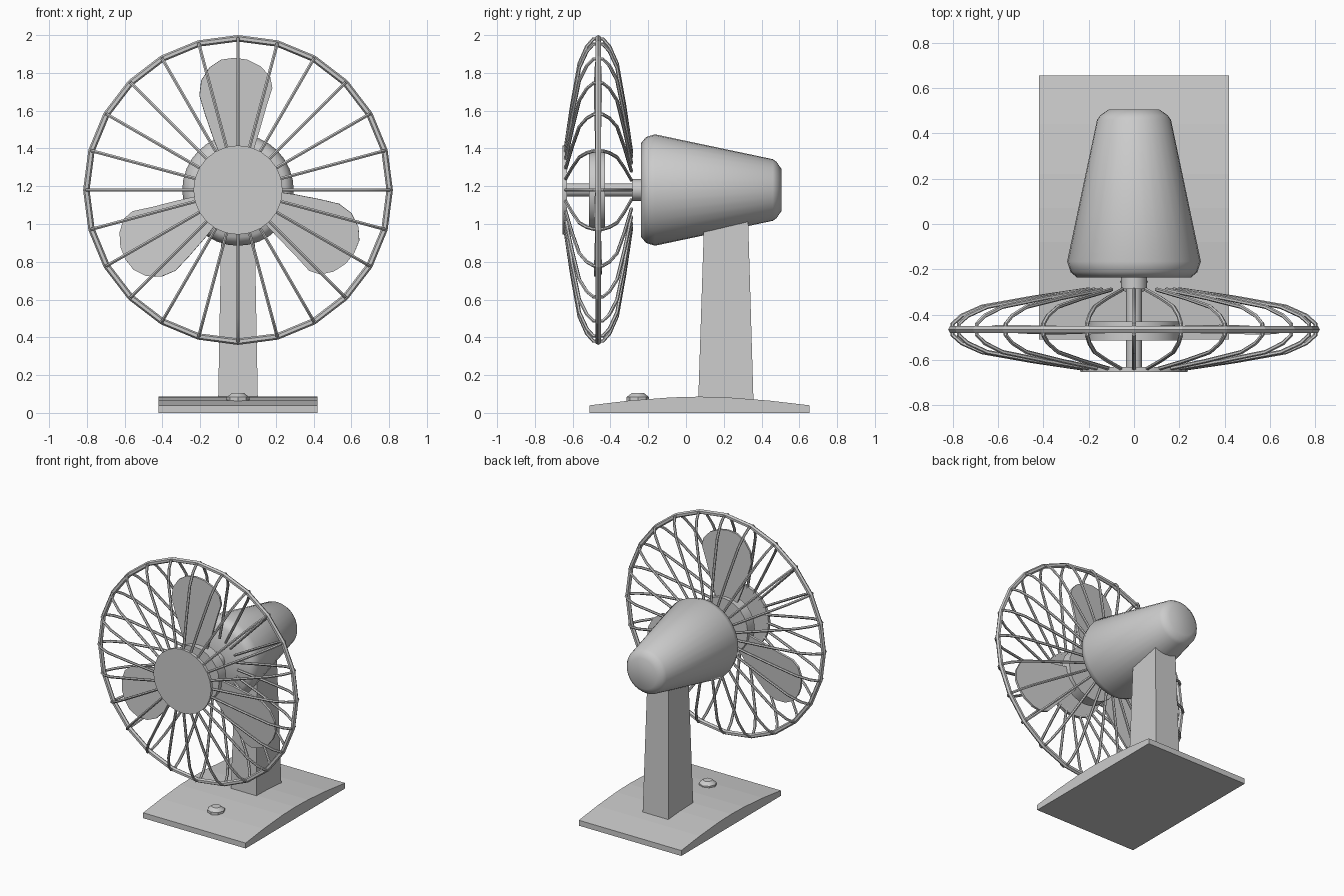
import bpy, bmesh
from math import sin, cos, pi, radians
from mathutils import Matrix, Vector

if "Cube" in bpy.data.objects:
    bpy.data.objects.remove(bpy.data.objects["Cube"])

CZ = 1.18      # height of the fan axis
RING_Y = -0.465


def finish(name, bm, smooth=False):
    bmesh.ops.recalc_face_normals(bm, faces=bm.faces)
    me = bpy.data.meshes.new(name)
    bm.to_mesh(me)
    bm.free()
    ob = bpy.data.objects.new(name, me)
    bpy.context.collection.objects.link(ob)
    if smooth:
        bpy.ops.object.select_all(action='DESELECT')
        ob.select_set(True)
        bpy.context.view_layer.objects.active = ob
        bpy.ops.object.shade_smooth_by_angle(angle=radians(smooth))
    return ob


def loft(bm, loops, cap=True, cyclic=False):
    """Skin a list of equally sized point loops."""
    rows = [[bm.verts.new(p) for p in lp] for lp in loops]
    n = len(rows[0])
    pairs = list(zip(rows, rows[1:])) + ([(rows[-1], rows[0])] if cyclic else [])
    for a, b in pairs:
        for i in range(n):
            j = (i + 1) % n
            bm.faces.new((a[i], a[j], b[j], b[i]))
    if cap and not cyclic:
        bm.faces.new(rows[0])
        bm.faces.new(rows[-1])


def lathe(name, profile, n, smooth=False):
    """Revolve (radius, y) points around the fan axis."""
    bm = bmesh.new()
    loft(bm, [[(r * cos(2 * pi * i / n), y, CZ + r * sin(2 * pi * i / n))
               for i in range(n)] for r, y in profile])
    return finish(name, bm, smooth)


def prism(name, outline, to3d, d0, d1):
    """Extrude a 2D outline between two depths."""
    bm = bmesh.new()
    loft(bm, [[to3d(p, d) for p in outline] for d in (d0, d1)])
    return finish(name, bm)


# Base plate with a gently arched top
base = [(-0.51, 0), (-0.51, 0.04), (-0.3, 0.065), (-0.08, 0.082), (0.07, 0.086),
        (0.22, 0.082), (0.44, 0.065), (0.655, 0.04), (0.655, 0)]
prism("base", base, lambda p, d: (d, p[0], p[1]), -0.42, 0.42)

# Switch button
bm = bmesh.new()
loft(bm, [[(r * cos(i * pi / 4), -0.255 + r * sin(i * pi / 4), z) for i in range(8)]
          for r, z in ((0.06, 0.06), (0.06, 0.083), (0.032, 0.105))])
finish("switch_button", bm, 40)

# Tapered stand
bm = bmesh.new()
loft(bm, [[(-x, y0, z), (x, y0, z), (x, y1, z), (-x, y1, z)]
          for x, y0, y1, z in ((0.105, 0.065, 0.357, 0.07), (0.087, 0.097, 0.328, 1.05))])
finish("stand", bm)

# Motor housing, shaft and blade hub
lathe("motor_housing", [(0.25, -0.237), (0.28, -0.212), (0.295, -0.165), (0.163, 0.46),
                        (0.148, 0.48), (0.112, 0.505)], 32, 50)
lathe("shaft", [(0.035, -0.64), (0.035, -0.2)], 12, 40)
lathe("shaft_collar", [(0.058, -0.287), (0.058, -0.22)], 12, 40)
lathe("blade_hub", [(0.205, -0.513), (0.205, -0.43)], 24, 40)
lathe("front_badge", [(0.236, -0.653), (0.236, -0.63)], 24, 40)

# Three blades
blade = [(-0.09, 0.17), (-0.13, 0.27), (-0.175, 0.4), (-0.205, 0.5), (-0.195, 0.58),
         (-0.15, 0.65), (-0.09, 0.69), (-0.02, 0.7), (0.05, 0.69), (0.12, 0.655),
         (0.17, 0.6), (0.182, 0.54), (0.15, 0.44), (0.11, 0.3), (0.07, 0.17)]
for k in range(3):
    ob = prism(f"blade_{k + 1}", blade, lambda p, d: (p[0], d, p[1]), -0.008, 0.008)
    ob.data.transform(Matrix.Translation((0, RING_Y, CZ)) @ Matrix.Rotation(k * 2 * pi / 3, 4, 'Y')
                      @ Matrix.Rotation(radians(4), 4, 'Z'))

# Guard ring, one straight segment between neighbouring ribs
N = 24
bm = bmesh.new()
loops = []
for i in range(N):
    a = 2 * pi * i / N
    loops.append([((0.803 + 0.017 * cos(t)) * cos(a), RING_Y + 0.017 * sin(t),
                   CZ + (0.803 + 0.017 * cos(t)) * sin(a))
                  for t in [pi / 3 * s for s in range(6)]])
loft(bm, loops, cyclic=True)
finish("guard_ring", bm)

# Guard ribs: a bent wire swept in the radial plane, repeated around the axis
half = [(0.2, 0.176), (0.45, 0.139), (0.67, 0.1), (0.76, 0.06), (0.8, 0.025)]
path = [Vector((r, -d)) for r, d in half] + [Vector((r, d)) for r, d in reversed(half)]
section = [(0.0095 * cos(s * pi / 3), 0.0095 * sin(s * pi / 3)) for s in range(6)]
bm = bmesh.new()
for i in range(N):
    a = 2 * pi * i / N
    loops = []
    for k, p in enumerate(path):
        t = (path[min(k + 1, len(path) - 1)] - path[max(k - 1, 0)]).normalized()
        loop = []
        for u, v in section:
            r, y = p.x + t.y * u, RING_Y + p.y - t.x * u
            loop.append((r * cos(a) - v * sin(a), y, CZ + r * sin(a) + v * cos(a)))
        loops.append(loop)
    loft(bm, loops)
finish("guard_ribs", bm, 40)
